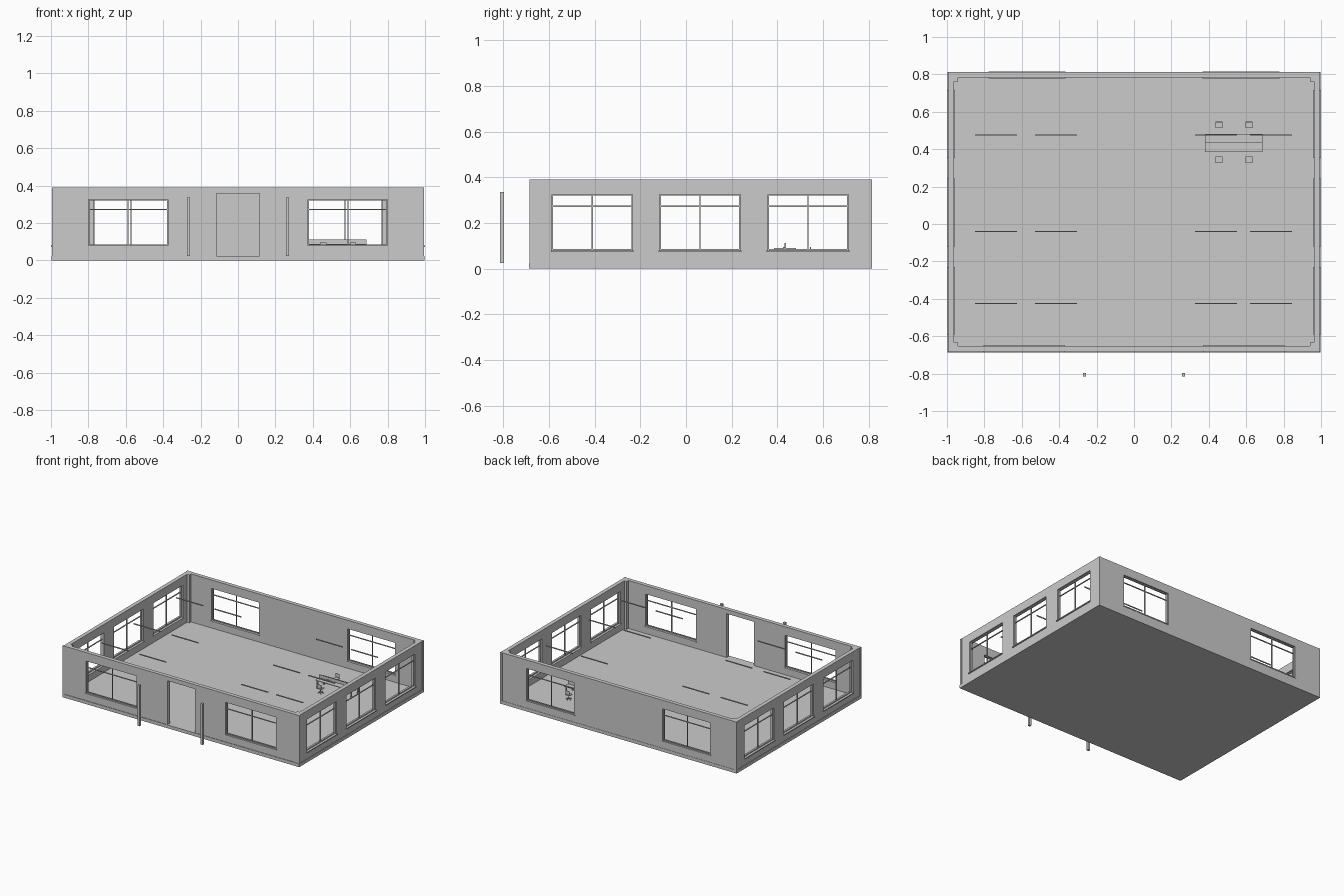
import bpy, math

if "Cube" in bpy.data.objects:
    bpy.data.objects.remove(bpy.data.objects["Cube"])


def box(name, x0, x1, y0, y1, z0, z1):
    bpy.ops.mesh.primitive_cube_add(size=1, location=((x0 + x1) / 2, (y0 + y1) / 2, (z0 + z1) / 2))
    ob = bpy.context.object
    ob.name = name
    ob.scale = (x1 - x0, y1 - y0, z1 - z0)
    bpy.ops.object.transform_apply(location=False, rotation=False, scale=True)
    return ob


def cyl(name, x, y, z0, z1, r, n=10):
    bpy.ops.mesh.primitive_cylinder_add(vertices=n, radius=r, depth=z1 - z0, location=(x, y, (z0 + z1) / 2))
    bpy.context.object.name = name
    bpy.ops.object.shade_smooth_by_angle()
    return bpy.context.object


def cut(target, *dims):
    cutter = box("cutter", *dims)
    m = target.modifiers.new("cut", 'BOOLEAN')
    m.operation, m.solver, m.object = 'DIFFERENCE', 'EXACT', cutter
    bpy.context.view_layer.objects.active = target
    bpy.ops.object.modifier_apply(modifier=m.name)
    bpy.data.objects.remove(cutter, do_unlink=True)


FLOOR, TOP = 0.025, 0.39
X, YF, YB, T = 0.992, -0.683, 0.812, 0.03   # outer wall planes and thickness
SILL, HEAD = 0.08, 0.325

# Floor slab and wall shell
box("floor_slab", -0.996, 0.996, -0.687, 0.814, 0, FLOOR)
walls = box("walls", -X, X, YF, YB, FLOOR, TOP)
cut(walls, -X + T, X - T, YF + T, YB - T, -0.1, 0.5)
cut(walls, -0.115, 0.115, YF - 0.05, YF + T + 0.02, -0.1, 0.358)


def window(axis, a0, a1, wall, out):
    """Cut a window in the wall whose outer plane is `wall`; `out` is +1 or -1."""
    def place(name, u0, u1, d0, d1, z0, z1):
        v0, v1 = sorted((wall - out * d0, wall - out * d1))
        dims = (u0, u1, v0, v1, z0, z1) if axis == 'x' else (v0, v1, u0, u1, z0, z1)
        return cut(walls, *dims) if name is None else box(name, *dims)

    f, mid = 0.005, (a0 + a1) / 2
    place(None, a0, a1, -0.02, T + 0.02, SILL, HEAD)
    d0, d1 = 0.010, 0.018
    for u0, u1 in ((a0, a0 + f), (mid - f / 2, mid + f / 2), (a1 - f, a1)):
        place("window_stile", u0, u1, d0, d1, SILL, HEAD)
    for z in (SILL, 0.270, HEAD - f):
        place("window_rail", a0 + f, mid - f / 2, d0, d1, z, z + f)
        place("window_rail", mid + f / 2, a1 - f, d0, d1, z, z + f)
    place("window_sill", a0 - 0.005, a1 + 0.005, -0.008 if axis == 'y' else -0.003,
          T + 0.005, SILL - 0.007, SILL)


# Windows on all four sides
for s in (-1, 1):
    for a, b, wall, out in ((0.375, 0.800, YF, -1), (0.372, 0.772, YB, 1)):
        window('x', min(s * a, s * b), max(s * a, s * b), wall, out)
    for y0 in (-0.587, -0.115, 0.358):
        window('y', y0, y0 + 0.353, s * X, s)

# Corner trims outside, columns inside, porch posts
for s in (-1, 1):
    for y, d in ((YF, 1), (YB, -1)):
        xs = sorted((s * 0.995, s * 0.977))
        ys = sorted((y - d * 0.002, y + d * 0.016))
        box("corner_trim", *xs, *ys, FLOOR, TOP)
        xs = sorted((s * (X - T), s * (X - T - 0.02)))
        ys = sorted((y + d * T, y + d * (T + 0.02)))
        box("corner_column", *xs, *ys, FLOOR, TOP)
    box("porch_post", s * 0.265 - 0.009, s * 0.265 + 0.009, -0.815, -0.797, FLOOR, 0.336)

# Suspended ceiling lamps
for y in (-0.425, -0.040, 0.475):
    for x0 in (-0.850, -0.530, 0.325, 0.620):
        box("ceiling_lamp", x0, x0 + 0.225, y - 0.003, y + 0.003, 0.347, 0.354)

# Shared desk with divider screen
box("desk_top", 0.38, 0.688, 0.386, 0.482, 0.084, 0.089)
box("desk_divider", 0.38, 0.688, 0.432, 0.437, 0.089, 0.112)
for x in (0.388, 0.672):
    for y in (0.391, 0.469):
        box("desk_leg", x, x + 0.008, y, y + 0.008, FLOOR, 0.084)
    box("desk_crossbar", x, x + 0.008, 0.399, 0.469, 0.077, 0.084)
for x in (0.455, 0.615):
    box("desk_socket", x - 0.012, x + 0.012, 0.424, 0.432, 0.089, 0.094)


# Swivel chairs, backs facing away from the desk
def chair(x, y, s):
    box("chair_seat", x - 0.019, x + 0.019, y - 0.018, y + 0.018, 0.060, 0.065)
    ys = sorted((y + s * 0.014, y + s * 0.018))
    box("chair_back", x - 0.017, x + 0.017, *ys, 0.069, 0.095)
    box("chair_back_stem", x - 0.003, x + 0.003, *ys, 0.065, 0.069)
    cyl("chair_column", x, y, 0.032, 0.060, 0.003)
    for i in range(5):
        a = i * math.tau / 5 + math.pi / 2
        leg = box("chair_foot", -0.009, 0.009, -0.002, 0.002, -0.002, 0.002)
        leg.location = (x + 0.009 * math.cos(a), y + 0.009 * math.sin(a), 0.032)
        leg.rotation_euler.z = a
        cyl("chair_caster", x + 0.017 * math.cos(a), y + 0.017 * math.sin(a), FLOOR, 0.031, 0.002, 8)


for x in (0.455, 0.615):
    chair(x, 0.530, 1)
    chair(x, 0.343, -1)
